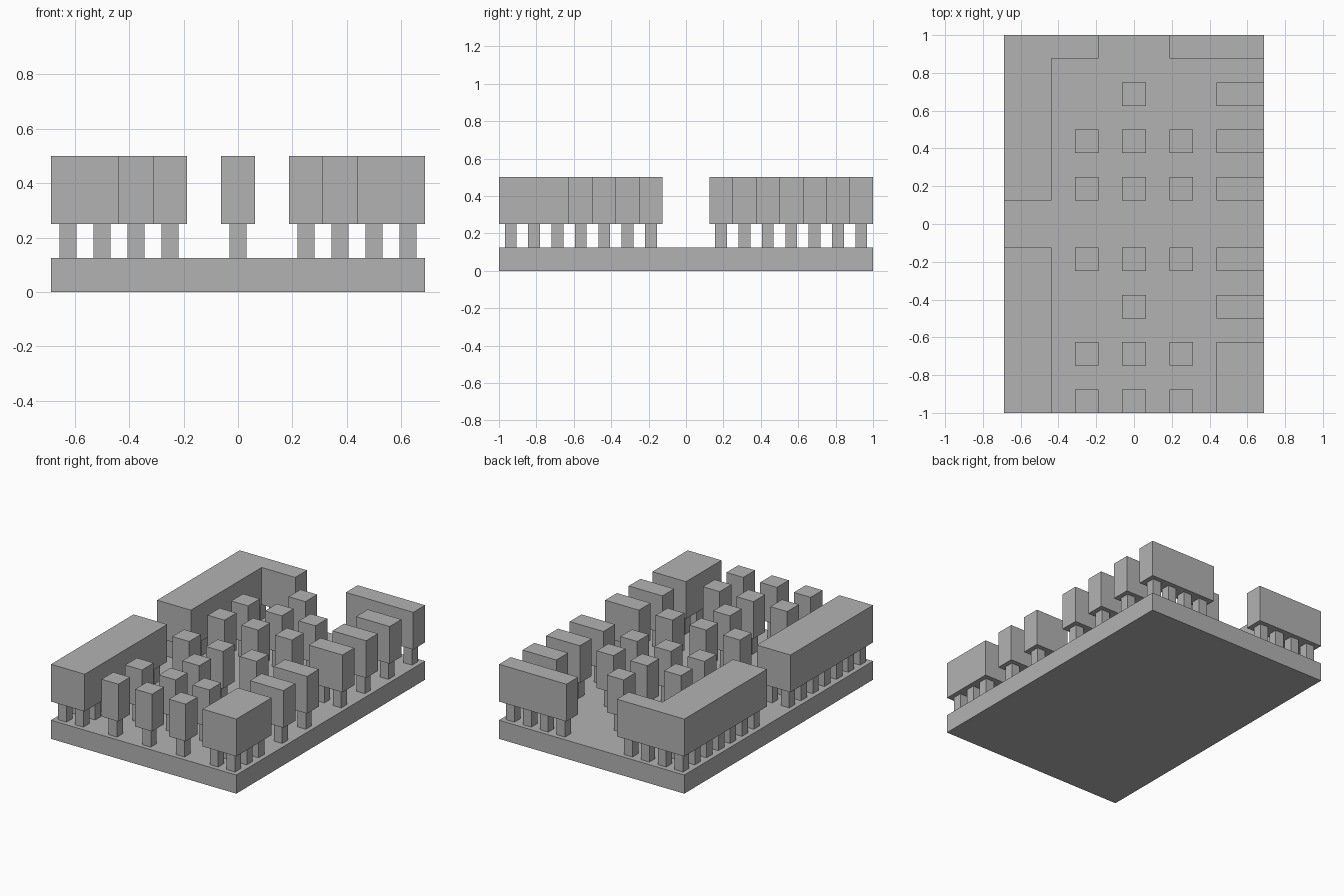
import bpy
import bmesh

CELL = 0.125
COLS, ROWS = 11, 16
LEG = CELL / 2

if "Cube" in bpy.data.objects:
    bpy.data.objects.remove(bpy.data.objects["Cube"], do_unlink=True)

grey = bpy.data.materials.new("plain grey")
grey.use_nodes = True
grey.diffuse_color = (0.45, 0.45, 0.45, 1)
bsdf = next(n for n in grey.node_tree.nodes if n.type == "BSDF_PRINCIPLED")
bsdf.inputs["Base Color"].default_value = grey.diffuse_color


def prism(bm, outline, bottom, top):
    """Extrude a counter-clockwise outline between two heights."""
    low = [bm.verts.new((x, y, bottom)) for x, y in outline]
    high = [bm.verts.new((x, y, top)) for x, y in outline]
    bm.faces.new(low[::-1])
    bm.faces.new(high)
    for i in range(len(low)):
        j = (i + 1) % len(low)
        bm.faces.new((low[i], low[j], high[j], high[i]))


def rect(x0, y0, x1, y1):
    return [(x0, y0), (x1, y0), (x1, y1), (x0, y1)]


def grid(points):
    """Turn grid corners into positions centred on the base."""
    return [((c - COLS / 2) * CELL, (r - ROWS / 2) * CELL) for c, r in points]


def finish(name, bm):
    mesh = bpy.data.meshes.new(name)
    bm.to_mesh(mesh)
    bm.free()
    mesh.materials.append(grey)
    obj = bpy.data.objects.new(name, mesh)
    bpy.context.collection.objects.link(obj)


def raised_block(name, outline, cells):
    """A block on stilts, with one leg under the middle of each cell."""
    bm = bmesh.new()
    prism(bm, grid(outline), 2 * CELL, 4 * CELL)
    for c, r in cells:
        prism(bm, grid(rect(c + 0.25, r + 0.25, c + 0.75, r + 0.75)), CELL, 2 * CELL)
    finish(name, bm)


def cells_in(c0, r0, c1, r1):
    return [(c, r) for c in range(c0, c1) for r in range(r0, r1)]


def raised_box(name, *area):
    raised_block(name, rect(*area), cells_in(*area))


# Base slab
base = bmesh.new()
prism(base, grid(rect(0, 0, COLS, ROWS)), 0, CELL)
finish("base", base)

# Long blocks along the edges
raised_box("right_front_long_block", 0, 0, 2, 7)
raised_box("left_back_wall_block", 7, 15, 11, 16)
raised_box("left_front_corner_block", 9, 0, 11, 3)

# L-shaped corner block
raised_block("right_back_corner_block",
             [(0, 9), (2, 9), (2, 15), (4, 15), (4, 16), (0, 16)],
             cells_in(0, 9, 2, 16) + cells_in(2, 15, 4, 16))

# Double blocks along the left edge
for row in (4, 6, 9, 11, 13):
    raised_box(f"left_side_block_{row}", 9, row, 11, row + 1)

# Single blocks in the middle
for row in (0, 2, 4, 6, 9, 11, 13):
    for col in ((5,) if row in (4, 13) else (3, 5, 7)):
        raised_box(f"middle_block_{col}_{row}", col, row, col + 1, row + 1)
